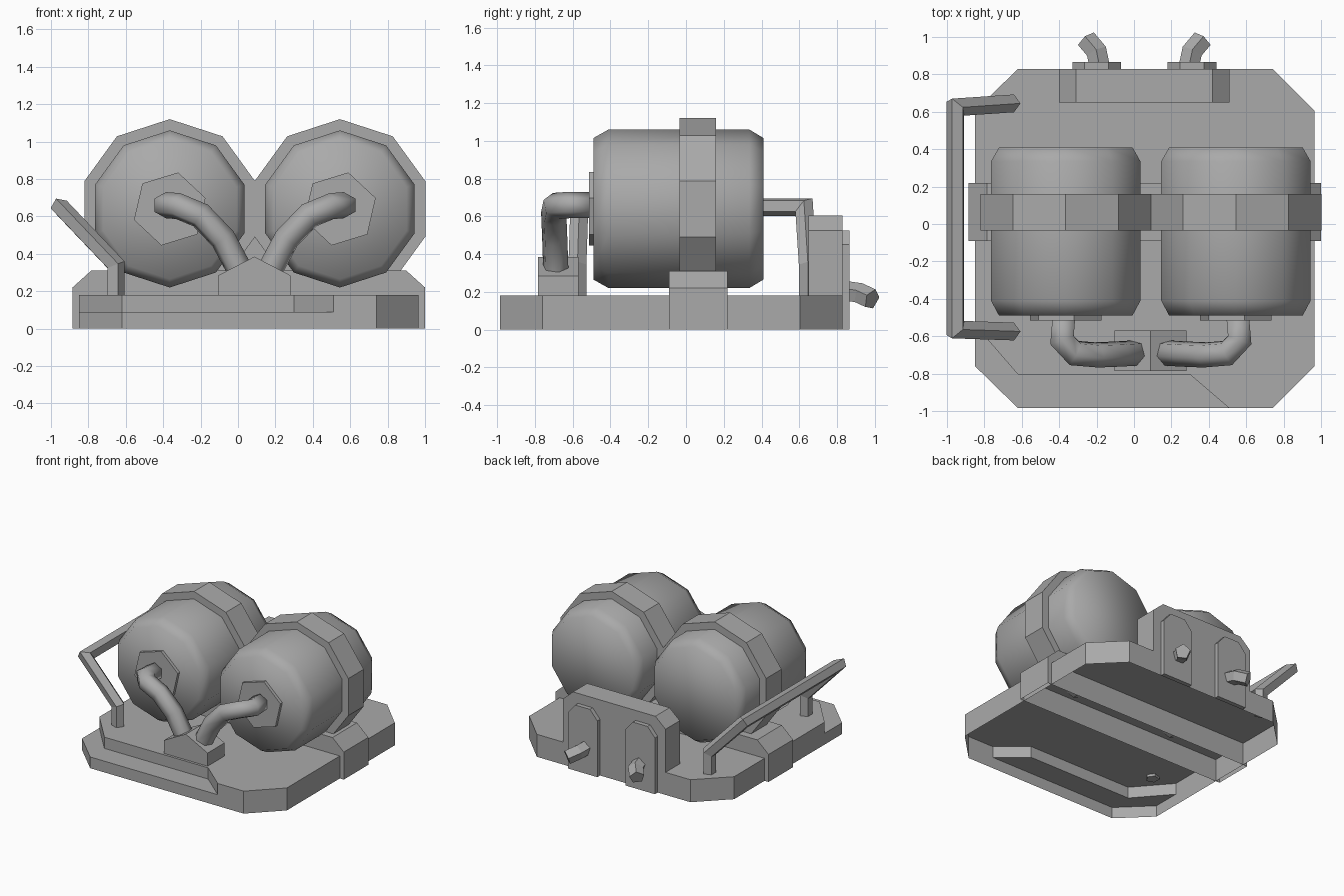
import bpy
import bmesh
import math
from mathutils import Vector

if "Cube" in bpy.data.objects:
    bpy.data.objects.remove(bpy.data.objects["Cube"])

grey = bpy.data.materials.new("plain_grey")
grey.use_nodes = True
colour = (0.4, 0.4, 0.4, 1)
grey.diffuse_color = colour
grey.node_tree.nodes["Principled BSDF"].inputs["Base Color"].default_value = colour


def finish(name, bm, smooth=False, fix_normals=True):
    if fix_normals:
        bmesh.ops.recalc_face_normals(bm, faces=bm.faces)
    mesh = bpy.data.meshes.new(name)
    bm.to_mesh(mesh)
    bm.free()
    mesh.materials.append(grey)
    for p in mesh.polygons:
        p.use_smooth = smooth
    obj = bpy.data.objects.new(name, mesh)
    bpy.context.collection.objects.link(obj)
    return obj


def skin(bm, rings, caps=True):
    """Bridge equal rings of points with quads and close the ends."""
    rows = [[bm.verts.new(p) for p in ring] for ring in rings]
    n = len(rows[0])
    for a, b in zip(rows, rows[1:]):
        for i in range(n):
            j = (i + 1) % n
            bm.faces.new((a[i], a[j], b[j], b[i]))
    if caps:
        bm.faces.new(rows[0][::-1])
        bm.faces.new(rows[-1])


def extrude_y(name, outline, y0, y1, open_bottom=False):
    bm = bmesh.new()
    skin(bm, [[(x, y, z) for x, z in outline] for y in (y0, y1)])
    if open_bottom:
        low = min(z for x, z in outline)
        under = [f for f in bm.faces if all(abs(v.co.z - low) < 1e-4 for v in f.verts)]
        bmesh.ops.delete(bm, geom=under, context='FACES_ONLY')
    return finish(name, bm)


def lathe_y(name, cx, cz, profile, sides, phase, smooth=False):
    angles = [phase + math.tau * i / sides for i in range(sides)]
    bm = bmesh.new()
    skin(bm, [[(cx + r * math.cos(a), y, cz + r * math.sin(a)) for a in angles]
              for y, r in profile])
    return finish(name, bm, smooth)


def tube(name, path, radius, sides, side_dir, smooth=False):
    """Sweep a polygon along a path with exact mitred corners."""
    pts = [Vector(p) for p in path]
    dirs = [(b - a).normalized() for a, b in zip(pts, pts[1:])]
    u = Vector(side_dir)
    u = (u - dirs[0] * u.dot(dirs[0])).normalized()
    w = dirs[0].cross(u)
    ring = [pts[0] + radius * (u * math.cos(t) + w * math.sin(t))
            for t in (math.tau * i / sides for i in range(sides))]
    rings = [ring]
    for i, d in enumerate(dirs):
        nxt = dirs[min(i + 1, len(dirs) - 1)]
        n = (d + nxt).normalized()
        ring = [v + d * ((pts[i + 1] - v).dot(n) / d.dot(n)) for v in ring]
        rings.append(ring)
    bm = bmesh.new()
    skin(bm, rings)
    return finish(name, bm, smooth)


def chamfered(x0, x1, z0, z1, cx, cz):
    return [(x0, z0), (x1, z0), (x1, z1 - cz), (x1 - cx, z1),
            (x0 + cx, z1), (x0, z1 - cz)]


# Base plate: hollow shell, with a lower ledge along the front right corner
TOP, LEDGE = 0.18, 0.09
step = [(-0.85, -0.54), (-0.62, -0.805), (0.3, -0.805), (0.51, -0.985)]
rim = [step[3], (0.74, -0.985), (0.965, -0.76), (0.965, 0.605),
       (0.74, 0.83), (-0.62, 0.83), (-0.85, 0.605), step[0]]
front = [step[0], (-0.85, -0.76), (-0.62, -0.985), step[3]]

bm = bmesh.new()


def walls(points, z0, z1):
    for (ax, ay), (bx, by) in zip(points, points[1:]):
        corners = ((ax, ay, z0), (bx, by, z0), (bx, by, z1), (ax, ay, z1))
        bm.faces.new([bm.verts.new(c) for c in corners])


walls(rim, 0, TOP)
walls(step, LEDGE, TOP)
walls(front, 0, LEDGE)
bm.faces.new([bm.verts.new((x, y, TOP)) for x, y in rim + step[1:3]])
bm.faces.new([bm.verts.new((x, y, LEDGE)) for x, y in front + step[1:3][::-1]])
bmesh.ops.remove_doubles(bm, verts=bm.verts, dist=1e-4)
finish("base_plate", bm, fix_normals=False)

# Cross bar under the tanks
extrude_y("cross_bar", chamfered(-0.885, 1.0, 0, 0.31, 0.1, 0.09), -0.09, 0.22, True)

# Tanks with their bands, end plates and front pipes
TANK_Z = 0.64
MID = 0.09
for side, label in ((-1, "right"), (1, "left")):
    cx = MID + side * 0.455
    lathe_y(label + "_tank", cx, TANK_Z,
            [(-0.49, 0.375), (-0.41, 0.42), (0.335, 0.42), (0.41, 0.375)],
            10, math.pi / 2, True)
    lathe_y(label + "_tank_band", cx, TANK_Z, [(-0.035, 0.48), (0.16, 0.48)],
            10, math.pi / 2)
    lathe_y(label + "_end_plate", cx, TANK_Z, [(-0.515, 0.2), (-0.48, 0.2)],
            6, math.radians(17))
    route = [(0.465, -0.5, 0.66), (0.475, -0.62, 0.66), (0.41, -0.69, 0.655),
             (0.29, -0.7, 0.605), (0.17, -0.695, 0.48), (0.09, -0.69, 0.33),
             (0.07, -0.69, 0.26)]
    tube(label + "_front_pipe", [(MID + side * x, y, z) for x, y, z in route],
         0.07, 6, (0, 0, 1), True)

# Gabled block where the front pipes meet
extrude_y("pipe_block", [(-0.105, 0.18), (0.28, 0.18), (0.28, 0.285),
                         (0.0875, 0.385), (-0.105, 0.285)], -0.785, -0.57)

# Rear panel with two arched outlet plates and bent outlet pipes
extrude_y("rear_panel", chamfered(-0.4, 0.51, 0.18, 0.605, 0.09, 0.08), 0.65, 0.83)
PANEL_X = 0.055
for side, label in ((-1, "right"), (1, "left")):
    cx = PANEL_X + side * 0.255
    extrude_y(label + "_outlet_plate",
              chamfered(cx - 0.13, cx + 0.13, 0, 0.525, 0.065, 0.075), 0.83, 0.865)
    tube(label + "_outlet_pipe",
         [(cx - side * 0.015, 0.85, 0.2), (cx, 0.92, 0.19), (cx + side * 0.055, 0.985, 0.16)],
         0.057, 5, (0, 0, 1))

# Carrying handle on the right side
tube("side_handle",
     [(-0.657, 0.645, 0.16), (-0.657, 0.645, 0.34), (-0.952, 0.625, 0.65),
      (-0.952, -0.565, 0.65), (-0.657, -0.575, 0.34), (-0.657, -0.575, 0.16)],
     0.05, 5, (1, 0, 0))
